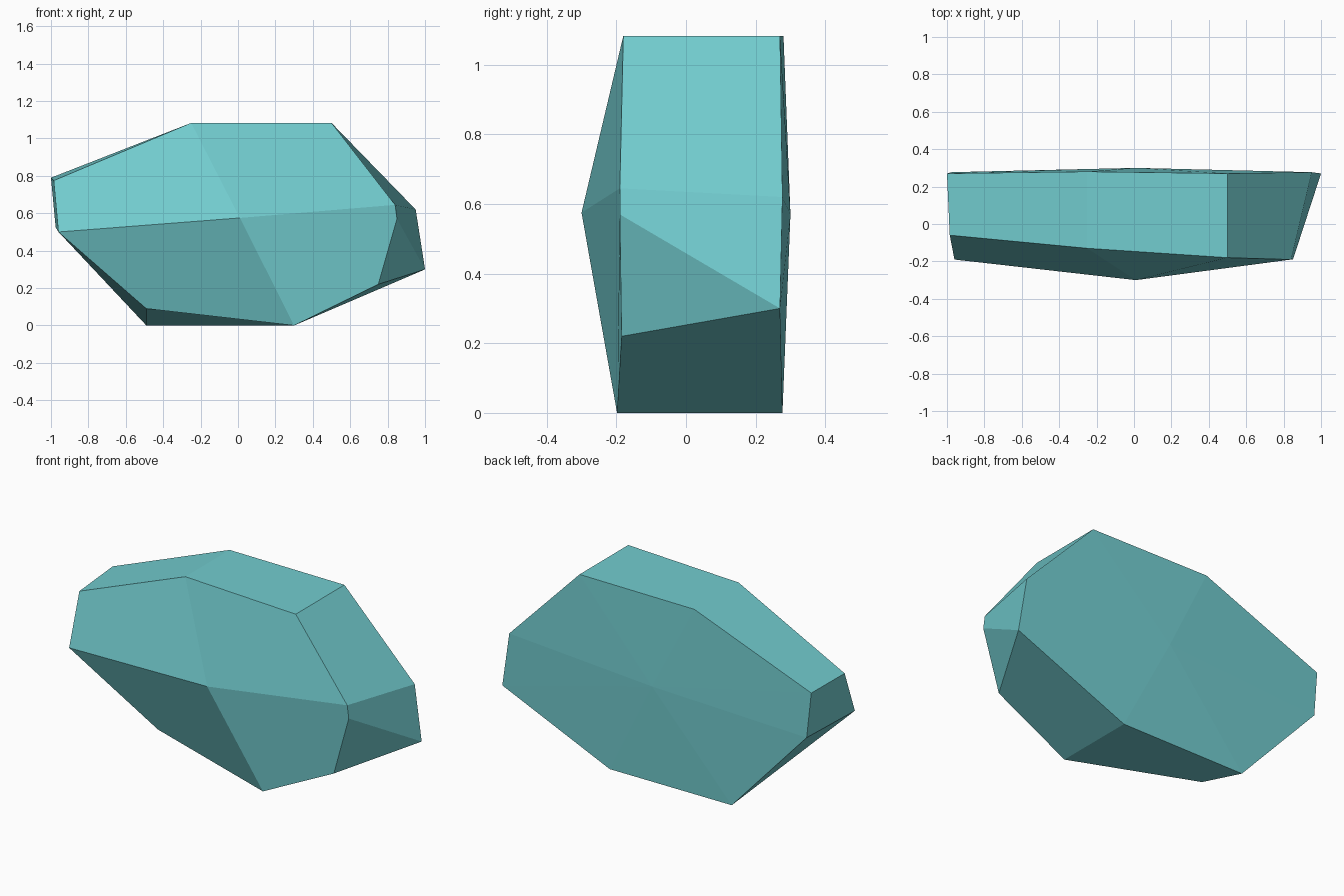
import bpy, bmesh

if "Cube" in bpy.data.objects:
    bpy.data.objects.remove(bpy.data.objects["Cube"])

# Rim outlines, clockwise from the left as seen from the front
front = [(-.96, -.19, .50), (-.985, -.06, .775), (-.25, -.13, 1.083), (.50, -.18, 1.083),
         (.84, -.19, .645), (.85, -.19, .57), (.75, -.185, .22), (.30, -.198, 0), (-.49, -.04, .09)]
back = [(-.975, .277, .525), (-1, .27, .79), (-.25, .28, 1.083), (.50, .27, 1.083),
        (.95, .277, .62), (1, .27, .30), (.30, .277, 0), (-.49, .277, 0)]

bm = bmesh.new()
f = [bm.verts.new(p) for p in front]
b = [bm.verts.new(p) for p in back]
front_peak = bm.verts.new((.01, -.30, .575))
back_peak = bm.verts.new((.01, .30, .57))

# Front facets meeting at the front peak
for ids in [(0, 1, 2), (2, 3, 4), (4, 5, 6, 7)]:
    bm.faces.new([front_peak] + [f[i] for i in ids])
bm.faces.new([f[7], f[8], f[0], front_peak])

# Shallow back facets
for i in range(8):
    bm.faces.new([back_peak, b[(i + 1) % 8], b[i]])

# Side facets; front rim has one extra corner on the right
match = [0, 1, 2, 3, 4, 5, 5, 6, 7]
for i in range(9):
    j = (i + 1) % 9
    loop = [f[j], f[i], b[match[i]]]
    if match[j] != match[i]:
        loop.append(b[match[j]])
    bm.faces.new(loop)

bmesh.ops.recalc_face_normals(bm, faces=bm.faces)
mesh = bpy.data.meshes.new("rock")
bm.to_mesh(mesh)
bm.free()

# Single flat teal colour
teal = bpy.data.materials.new("teal stone")
teal.diffuse_color = (.17, .61, .63, 1)
teal.use_nodes = True
teal.node_tree.nodes["Principled BSDF"].inputs["Base Color"].default_value = teal.diffuse_color
mesh.materials.append(teal)
rock = bpy.data.objects.new("rock", mesh)
bpy.context.collection.objects.link(rock)
